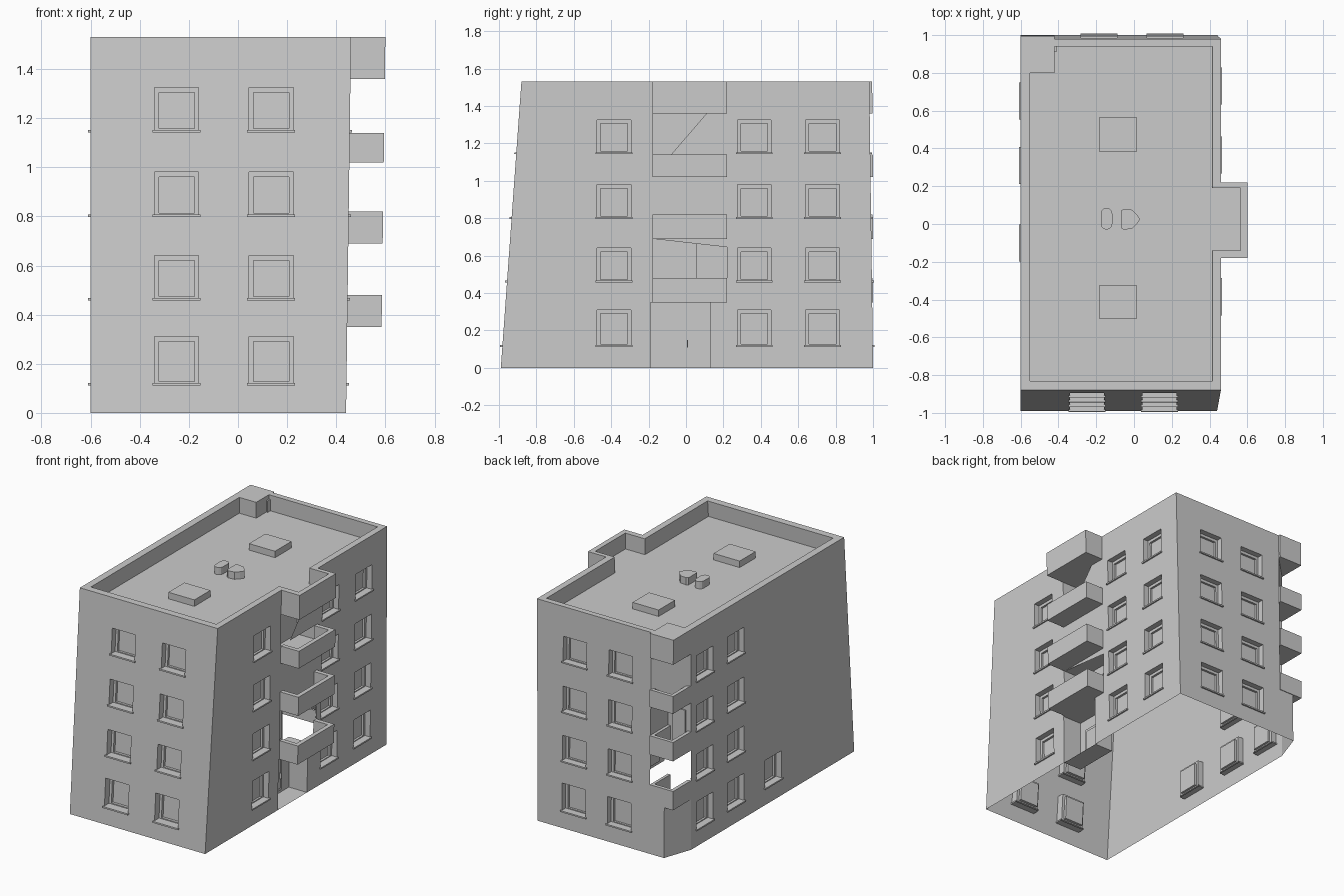
import bpy, bmesh, math

if "Cube" in bpy.data.objects:
    bpy.data.objects.remove(bpy.data.objects["Cube"])

H = 1.53
ROOF = 1.42
ROWS = [(.12, .31), (.465, .64), (.805, .98), (1.15, 1.325)]
BALC = [(.35, .48), (.69, .82), (1.02, 1.14)]


def taper(x, y, z):
    # the building widens slightly towards the ground
    k = 1 - z / H
    if x > .35:
        x -= .02 * k
    if y > .9:
        y += .02 * k
    y -= .11 * k * max(0, (-.48 - y) / .4)
    return (x, y, z)


class Part:
    """Collects faces and turns them into one flat-shaded object."""
    def __init__(self, name):
        self.name, self.bm = name, bmesh.new()

    def face(self, *pts):
        self.bm.faces.new([self.bm.verts.new(taper(*p)) for p in pts])

    def box(self, x0, x1, y0, y1, z0, z1):
        self.prism([(x0, y0), (x1, y0), (x1, y1), (x0, y1)], z0, z1)

    def prism(self, pts, z0, z1):
        n = len(pts)
        self.face(*[(x, y, z1) for x, y in pts])
        self.face(*[(x, y, z0) for x, y in reversed(pts)])
        self.strip(pts + pts[:1], z0, z1)

    def strip(self, pts, z0, z1):
        for a, b in zip(pts, pts[1:]):
            self.face((*a, z0), (*b, z0), (*b, z1), (*a, z1))

    def done(self):
        bmesh.ops.remove_doubles(self.bm, verts=self.bm.verts, dist=1e-4)
        bmesh.ops.recalc_face_normals(self.bm, faces=self.bm.faces)
        me = bpy.data.meshes.new(self.name)
        self.bm.to_mesh(me)
        self.bm.free()
        ob = bpy.data.objects.new(self.name, me)
        bpy.context.collection.objects.link(ob)


def rect(P, r, d):
    a, b, c, e = r
    return [P(a, c, d), P(b, c, d), P(b, e, d), P(a, e, d)]


def bridge(part, A, B):
    for i in range(4):
        j = (i + 1) % 4
        part.face(A[i], A[j], B[j], B[i])


def wall(name, P, u0, u1, windows, holes=()):
    # gridded wall with holes; windows get reveals, frames, panes and sills
    part, sills = Part(name), Part(name + "_sills")
    gaps = list(windows) + list(holes)
    us = sorted({u0, u1, *[v for g in gaps for v in g[:2]]})
    zs = sorted({0, H, *[v for g in gaps for v in g[2:]]})
    for a, b in zip(us, us[1:]):
        for c, e in zip(zs, zs[1:]):
            u, z = (a + b) / 2, (c + e) / 2
            if not any(g[0] < u < g[1] and g[2] < z < g[3] for g in gaps):
                part.face(*rect(P, (a, b, c, e), 0))
    for a, b, c, e in windows:
        r, s = (a, b, c, e), (a + .018, b - .018, c + .008, e - .02)
        bridge(part, rect(P, r, 0), rect(P, r, -.04))
        bridge(part, rect(P, r, -.04), rect(P, s, -.04))
        bridge(part, rect(P, s, -.04), rect(P, s, -.055))
        part.face(*rect(P, s, -.055))
        t = (a - .008, b + .008, c - .008, c + .002)
        bridge(sills, rect(P, t, -.04), rect(P, t, .01))
        sills.face(*rect(P, t, .01))
    part.done()
    sills.done()


def grid(cols, rows=ROWS, half=.09):
    return [(u - half, u + half, *r) for u in cols for r in rows]


# four outer walls
wall("front_wall", lambda u, z, d: (u, -.88 - d, z), -.6, .46, grid([-.25, .135]))
RECESS = [(-.19, .13, 0, .35), (-.18, .22, .36, .69), (-.18, .22, 1.03, 1.36)]
wall("right_wall", lambda u, z, d: (.46 + d, u, z), -.88, .98,
     grid([-.385, .365, .73]), RECESS + [(-.18, .22, 1.36, H)])
wall("back_wall", lambda u, z, d: (u, .98 + d, z), -.6, .46, grid([.165, -.185]),
     [(-.6, -.53, 0, .35), (-.6, -.42, .35, 1.36)])
wall("left_wall", lambda u, z, d: (-.6 - d, u, z), -.88, .98,
     grid([.31, .65]) + grid([-.1], ROWS[:1]), [(.8, .98, 0, 1.36)])

# recesses behind the balconies and the entrance
p = Part("recess_walls")
for i, (a, b, c, e) in enumerate(RECESS):
    xb = .3
    back = b if i != 1 else .06
    p.strip([(.46, a), (xb, a), (xb, back)], c, e)
    if i != 1:
        p.strip([(xb, b), (.46, b)], c, e)
        p.face((xb, a, c), (.46, a, c), (.46, b, c), (xb, b, c))
    p.face((xb, a, e), (.46, a, e), (.46, b, e), (xb, b, e))
# slanting infill on the top and second floors
p.face((.46, -.08, 1.14), (.46, .22, 1.14), (.46, .22, 1.36), (.46, .11, 1.36))
p.face((.455, -.18, .69), (.455, .22, .69), (.455, .22, .645))
p.done()

# doors inside the recesses
p = Part("doors")
for a, b, c, e in [(-.13, .04, .02, .27), (-.1, .05, .36, .62), (-.1, .03, 1.04, 1.3)]:
    p.box(.295, .308, a, b, c, e)
    p.box(.307, .314, a + .02, b - .02, c + .02, e - .02)
p.box(.31, .33, .005, .012, .11, .15)
p.done()


def tray(part, outer, inner, z0, z1):
    # floor slab with an upstand along an open path
    part.prism(outer, z0, z0 + .02)
    n = len(outer)
    part.strip(outer, z0, z1)
    part.strip(inner, z0 + .02, z1)
    for i in range(n - 1):
        part.face((*outer[i], z1), (*outer[i + 1], z1), (*inner[i + 1], z1), (*inner[i], z1))


# right-hand balconies
p = Part("balconies")
for z0, z1 in BALC:
    tray(p, [(.46, -.18), (.6, -.18), (.6, .22), (.46, .22)],
         [(.46, -.15), (.57, -.15), (.57, .19), (.46, .19)], z0, z1)
p.done()

# corner loggia at back left
p = Part("corner_loggia")
for z0, z1 in BALC:
    y = 1 - .02 * (1 - z0 / H)
    tray(p, [(-.42, .8), (-.42, y), (-.6, y), (-.6, .8)],
         [(-.44, .8), (-.44, y - .025), (-.575, y - .025), (-.575, .8)], z0, z1)
p.strip([(-.53, .98), (-.6, .8)], 0, .35)
p.strip([(-.42, .98), (-.6, .8)], 1.04, 1.36)
p.strip([(-.42, .98), (-.42, .8), (-.6, .8)], .71, 1.02)
p.box(-.6, -.42, .8, .995, 1.36, H)
p.done()
p = Part("loggia_door")
p.box(-.56, -.46, .795, .808, .71, .96)
p.done()

# roof, parapet and roof overhang above the balconies
out = [(-.6, -.88), (.46, -.88), (.46, -.18), (.6, -.18), (.6, .22), (.46, .22), (.46, .98), (-.6, .98)]
inn = [(-.55, -.83), (.415, -.83), (.415, -.14), (.565, -.14), (.565, .19), (.415, .19), (.415, .94), (-.55, .94)]
p = Part("roof_and_parapet")
for i in range(8):
    j = (i + 1) % 8
    p.face((*out[i], H), (*out[j], H), (*inn[j], H), (*inn[i], H))
p.strip(inn + inn[:1], ROOF, H)
p.face(*[(x, y, ROOF) for x, y in inn])
p.strip(out[2:6], 1.36, H)
p.face(*[(x, y, 1.36) for x, y in out[2:6]])
p.done()

# low L-shaped kerb on the roof corner
p = Part("roof_kerb")
p.prism([(-.555, .8), (-.52, .8), (-.52, .91), (-.41, .91), (-.41, .945), (-.555, .945)], ROOF, 1.5)
p.done()

# roof hatches
p = Part("roof_hatches")
for y0, y1 in [(.385, .565), (-.5, -.325)]:
    p.box(-.185, .015, y0, y1, ROOF, 1.465)
p.done()

# two rounded roof vents
p = Part("roof_vents")
arc = [math.pi * i / 6 for i in range(7)]
p.prism([(-.145 + .03 * math.cos(a), .055 + .03 * math.sin(a)) for a in arc] +
        [(-.145 - .03 * math.cos(a), .0 - .03 * math.sin(a)) for a in arc], ROOF, 1.47)
p.prism([(-.07, -.02), (-.055, -.03), (-.01, -.025), (.015, .0), (.032, .025),
         (.015, .05), (-.01, .075), (-.055, .08), (-.07, .07)], ROOF, 1.47)
p.done()
